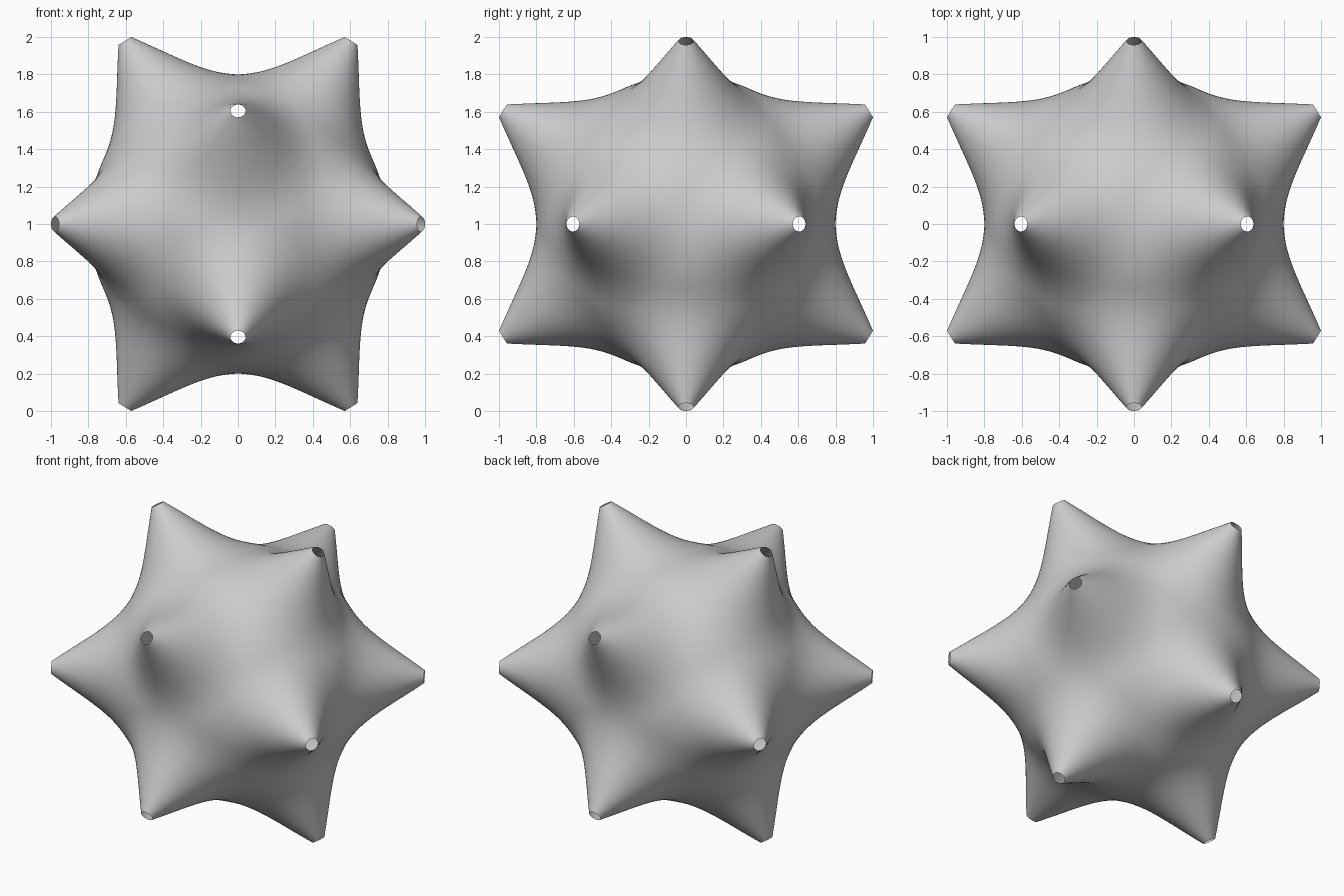
import bpy, bmesh, math
from mathutils import Vector

if "Cube" in bpy.data.objects:
    bpy.data.objects.remove(bpy.data.objects["Cube"])

PHI = (1 + 5 ** 0.5) / 2
SEG, RINGS = 60, 22
HOLE = math.radians(2.0)       # angular radius of each open tip
REACH = math.radians(35.0)     # how far each spike spreads over the body
HALF = math.atan(1 / PHI)      # angle from a tip to the middle between two tips

# twelve spike directions (icosahedral layout)
tips = []
for a in (1, -1):
    for b in (PHI, -PHI):
        tips += [Vector(v).normalized() for v in ((0, b, a), (b, a, 0), (a, 0, b))]


def radius(d):
    """Round body plus a concave flare around every tip."""
    r = 0.798
    for t in tips:
        k = 1 - d.angle(t) / REACH
        if k > 0:
            r += 0.409 * k ** 2.5
    return r


bm = bmesh.new()
for tip in tips:
    # local frame, aligned to a neighbouring tip
    near = next(t for t in tips if 0.1 < t.dot(tip) < 0.9)
    u = (near - tip * near.dot(tip)).normalized()
    w = tip.cross(u)
    rows = []
    for i in range(RINGS + 1):
        row = []
        for j in range(SEG):
            az = 2 * math.pi * j / SEG
            off = (az + math.pi / 5) % (2 * math.pi / 5) - math.pi / 5
            edge = math.atan(math.tan(HALF) / math.cos(off))
            th = HOLE + (edge - HOLE) * i / RINGS
            d = tip * math.cos(th) + (u * math.cos(az) + w * math.sin(az)) * math.sin(th)
            row.append(bm.verts.new(d * radius(d) + Vector((0, 0, 1))))
        rows.append(row)
    for i in range(RINGS):
        for j in range(SEG):
            k = (j + 1) % SEG
            bm.faces.new((rows[i][j], rows[i + 1][j], rows[i + 1][k], rows[i][k]))

# weld the twelve spike patches into one hollow shell
bmesh.ops.remove_doubles(bm, verts=bm.verts[:], dist=0.0005)
for f in bm.faces:
    f.smooth = True
mesh = bpy.data.meshes.new("spiked_shell")
bm.to_mesh(mesh)
bm.free()
shell = bpy.data.objects.new("spiked_shell", mesh)
bpy.context.collection.objects.link(shell)
